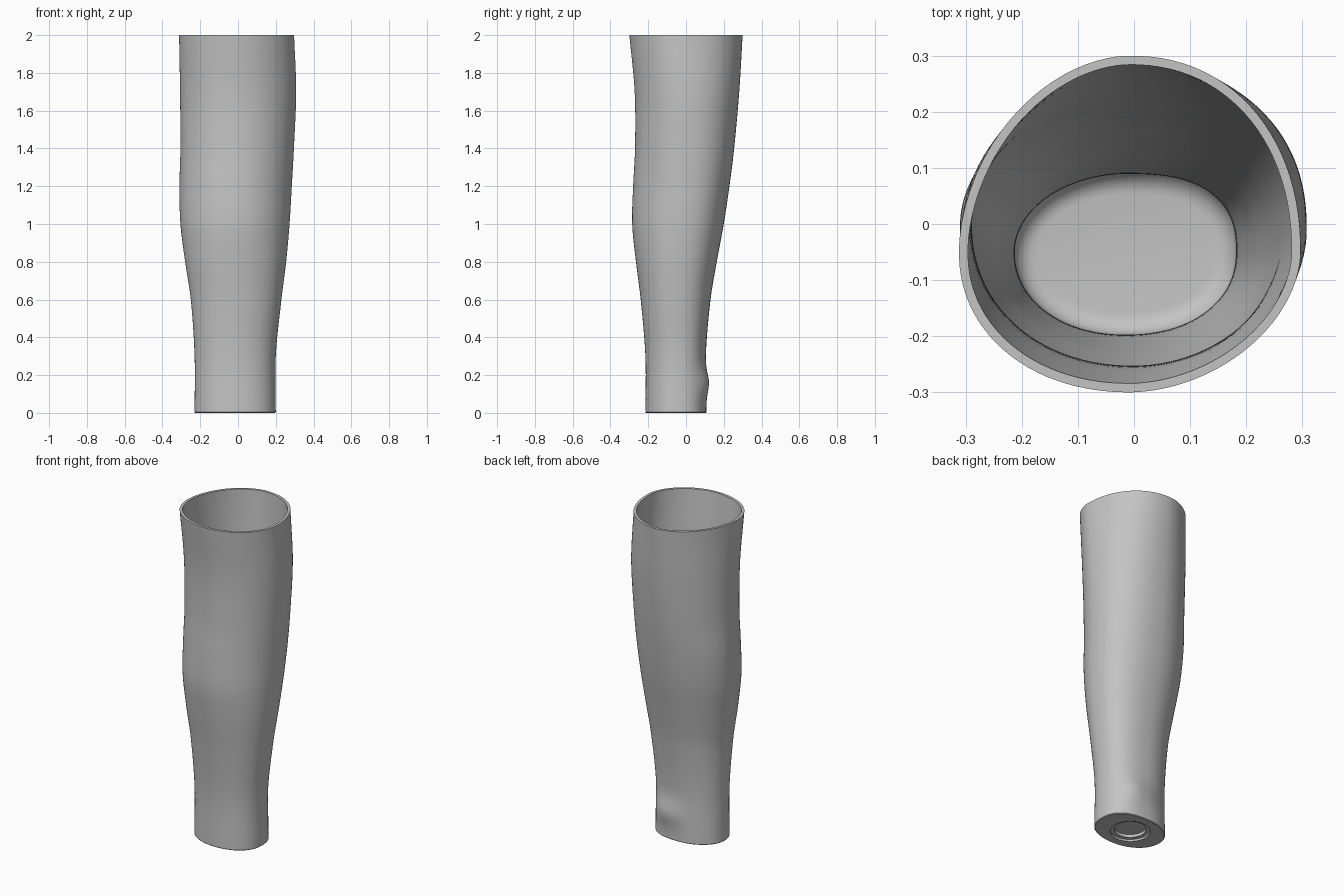
import bpy, bmesh, math

cube = bpy.data.objects.get("Cube")
if cube:
    bpy.data.objects.remove(cube, do_unlink=True)

# Sections up the shell: z, x min, x max, y min, y max, y of widest point
SECTIONS = [
    (0.0, -.23, .20, -.215, .108, -.05),
    (0.3, -.23, .20, -.215, .105, -.05),
    (0.6, -.25, .23, -.24, .13, -.05),
    (0.8, -.28, .255, -.265, .163, -.04),
    (1.0, -.305, .273, -.285, .20, -.02),
    (1.2, -.31, .285, -.28, .23, 0),
    (1.4, -.305, .296, -.27, .255, 0),
    (1.7, -.307, .308, -.272, .282, -.01),
    (2.0, -.312, .297, -.30, .30, -.05),
]
# Roundness of each quarter, counter-clockwise from back left
LOW_ROUND = (2.6, 2.0, 2.1, 2.2)
TOP_ROUND = (2.15, 1.85, 2.1, 1.85)
SIDES = 96
WALL = 0.016
FLOOR = 0.05


def sample(z):
    """Smooth interpolation of the section table."""
    i = max(k for k in range(len(SECTIONS) - 1) if SECTIONS[k][0] <= z)
    a, b = SECTIONS[i], SECTIONS[i + 1]
    p, n = SECTIONS[max(i - 1, 0)], SECTIONS[min(i + 2, len(SECTIONS) - 1)]
    h = b[0] - a[0]
    t = (z - a[0]) / h
    out = []
    for k in range(1, 6):
        ma = (b[k] - p[k]) / (b[0] - p[0]) * h
        mb = (n[k] - a[k]) / (n[0] - a[0]) * h
        out.append(a[k] + t * ma + t * t * (3 * (b[k] - a[k]) - 2 * ma - mb)
                   + t ** 3 * (2 * (a[k] - b[k]) + ma + mb))
    return out


def section(z, inset=0.0, height=None):
    x0, x1, y0, y1, cy = sample(z)
    cx = (x0 + x1) / 2
    points = []
    for i in range(SIDES):
        a = 2 * math.pi * (i + 0.5) / SIDES
        c, s = math.cos(a), math.sin(a)
        q = i * 4 // SIDES
        power = 2 / (LOW_ROUND[q] + (TOP_ROUND[q] - LOW_ROUND[q]) * z / 2)
        rx = (x1 - cx if c > 0 else cx - x0) - inset
        ry = (y1 - cy if s > 0 else cy - y0) - inset
        x = cx + math.copysign(abs(c) ** power, c) * rx
        y = cy + math.copysign(abs(s) ** power, s) * ry
        # Ankle bulge
        y += .022 * math.exp(-((z - .16) / .075) ** 2 - ((a - 1.2) / .5) ** 2)
        points.append((x, y, z if height is None else height))
    return points


def circle(radius, z):
    angles = [2 * math.pi * (i + 0.5) / SIDES for i in range(SIDES)]
    return [(-.015 + radius * math.cos(a), -.052 + radius * math.sin(a), z) for a in angles]


# Stepped round socket in the sole, then the outer wall
rings = [circle(.088, .03), circle(.088, .012), circle(.112, .012), circle(.112, 0)]
rings.append(section(0, .004))
steps = 80
rings += [section(max(.004, 2 * i / steps)) for i in range(steps + 1)]

# Inner wall down to a rounded floor
rings += [section(2 * i / steps, WALL) for i in range(steps, 3, -1)]
fillet = .04
for i in range(1, 7):
    a = math.pi / 2 * i / 6
    rings.append(section(FLOOR + fillet * (1 - math.sin(a)),
                         WALL + fillet * (1 - math.cos(a))))

bm = bmesh.new()
loops = [[bm.verts.new(p) for p in ring] for ring in rings]
for low, high in zip(loops, loops[1:]):
    for i in range(SIDES):
        j = (i + 1) % SIDES
        bm.faces.new((low[i], low[j], high[j], high[i]))
bm.faces.new(loops[0][::-1])
bm.faces.new(loops[-1])
bmesh.ops.recalc_face_normals(bm, faces=bm.faces)

mesh = bpy.data.meshes.new("leg_shell")
bm.to_mesh(mesh)
bm.free()
shell = bpy.data.objects.new("leg_shell", mesh)
bpy.context.collection.objects.link(shell)

# Plain grey finish
grey = bpy.data.materials.new("plain_grey")
grey.use_nodes = True
colour = (.55, .55, .55, 1)
grey.diffuse_color = colour
grey.node_tree.nodes["Principled BSDF"].inputs["Base Color"].default_value = colour
mesh.materials.append(grey)

bpy.ops.object.select_all(action="DESELECT")
shell.select_set(True)
bpy.context.view_layer.objects.active = shell
bpy.ops.object.shade_smooth_by_angle(angle=math.radians(35))
